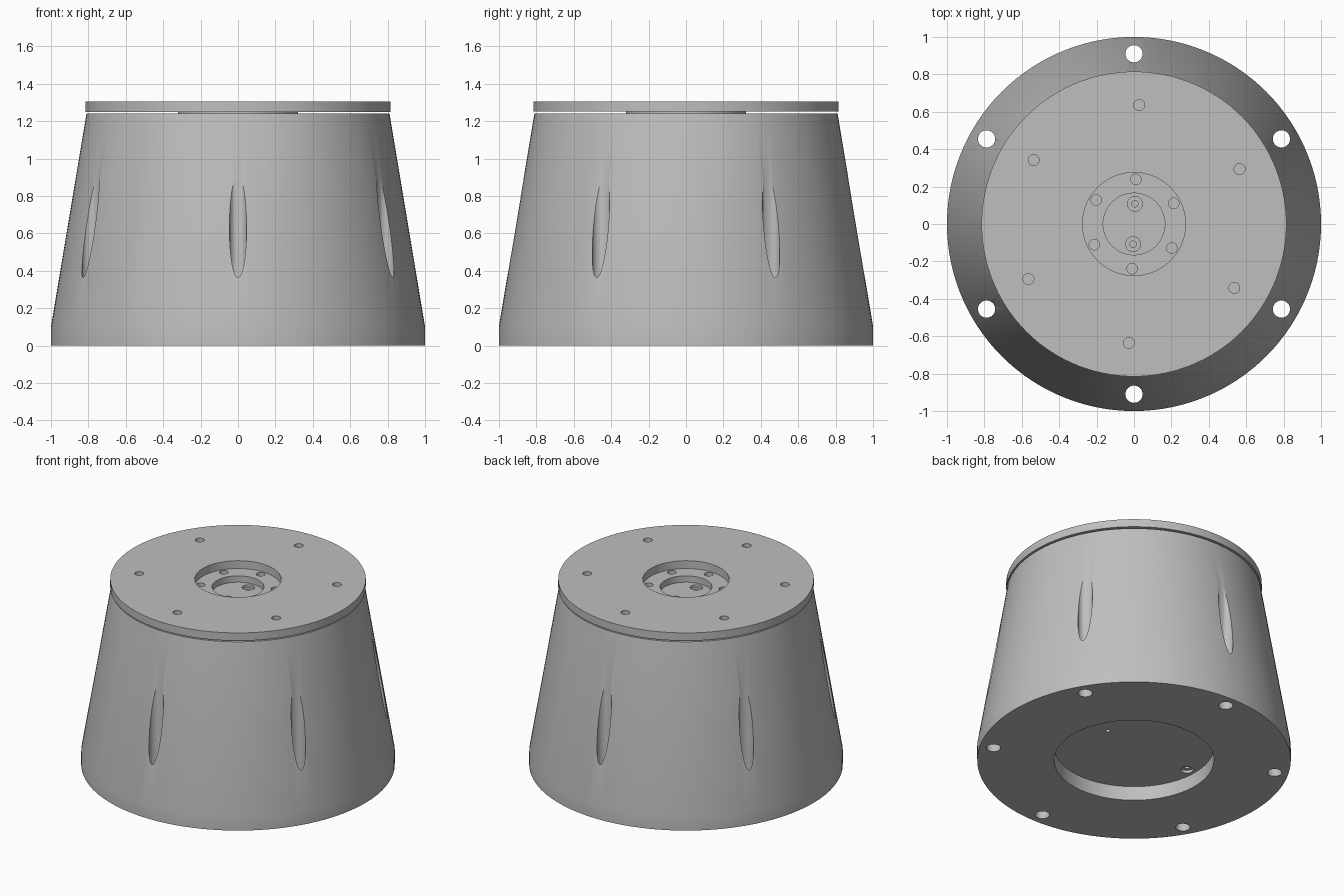
import bpy, bmesh, math
from mathutils import Matrix

cube = bpy.data.objects.get("Cube")
if cube:
    bpy.data.objects.remove(cube, do_unlink=True)

grey = bpy.data.materials.new("satin_grey")
grey.use_nodes = True
COLOUR = (0.52, 0.52, 0.52, 1)
grey.diffuse_color = COLOUR
grey.node_tree.nodes["Principled BSDF"].inputs["Base Color"].default_value = COLOUR


def lathe(bm, profile, steps, x=0, y=0, closed=False):
    """Revolve an (r, z) profile about the vertical axis through (x, y)."""
    part = bmesh.new()
    verts = [part.verts.new((r, 0, z)) for r, z in profile]
    pairs = list(zip(verts, verts[1:]))
    if closed:
        pairs.append((verts[-1], verts[0]))
    edges = [part.edges.new(p) for p in pairs]
    bmesh.ops.spin(part, geom=verts + edges, cent=(0, 0, 0), axis=(0, 0, 1),
                   angle=math.tau, steps=steps, use_merge=True)
    bmesh.ops.remove_doubles(part, verts=part.verts[:], dist=1e-5)
    bmesh.ops.recalc_face_normals(part, faces=part.faces[:])
    part.transform(Matrix.Translation((x, y, 0)))
    mesh = bpy.data.meshes.new("part")
    part.to_mesh(mesh)
    part.free()
    bm.from_mesh(mesh)
    bpy.data.meshes.remove(mesh)


def make_object(name, bm):
    mesh = bpy.data.meshes.new(name)
    bm.to_mesh(mesh)
    bm.free()
    mesh.materials.append(grey)
    obj = bpy.data.objects.new(name, mesh)
    bpy.context.collection.objects.link(obj)
    return obj


def drill(bm, x, y, r, low, high):
    lathe(bm, [(0, low), (r, low), (r, high), (0, high)], 32, x, y)


def drill_ring(bm, radius, start, r, low, high):
    for i in range(6):
        a = math.radians(start + 60 * i)
        drill(bm, radius * math.cos(a), radius * math.sin(a), r, low, high)


def counterbore(bm, x, y, face, way):
    """Stepped screw hole cut into a face; way is the cutting direction."""
    lathe(bm, [(0, face - way * 0.02), (0.04, face - way * 0.02),
               (0.04, face + way * 0.02), (0.017, face + way * 0.02),
               (0.017, face + way * 0.08), (0, face + way * 0.08)], 24, x, y)


def cut_and_smooth(obj, bm):
    cutter = make_object(obj.name + "_cutter", bm)
    cutter.hide_render = True
    mod = obj.modifiers.new("holes", 'BOOLEAN')
    mod.operation = 'DIFFERENCE'
    mod.solver = 'EXACT'
    mod.object = cutter
    bpy.ops.object.select_all(action='DESELECT')
    obj.select_set(True)
    bpy.context.view_layer.objects.active = obj
    bpy.ops.object.modifier_apply(modifier=mod.name)
    bpy.data.objects.remove(cutter, do_unlink=True)
    bpy.ops.object.shade_smooth_by_angle(angle=math.radians(30))


# Tapered body with underside pocket, raised hub and hub pocket
bm = bmesh.new()
lathe(bm, [(0, 0.1), (0.51, 0.1), (0.51, 0), (1, 0), (1, 0.1), (0.81, 1.24),
           (0.32, 1.24), (0.32, 1.25), (0.165, 1.25), (0.165, 1.205), (0, 1.205)], 120)
body = make_object("tapered_body", bm)

# Mounting holes break out of the sloping side as long grooves
holes = bmesh.new()
drill_ring(holes, 0.91, 30, 0.046, -0.1, 1.1)
# Hub bolt holes, hub screws and underside holes
drill_ring(holes, 0.239, 27.5, 0.028, 1.2, 1.3)
for side in (1, -1):
    counterbore(holes, 0.005 * side, 0.108 * side, 1.205, -1)
counterbore(holes, -0.45, -0.01, 0.1, 1)
drill(holes, 0.26, 0.05, 0.016, 0.05, 0.2)
cut_and_smooth(body, holes)

# Top plate with central opening and bolt holes
bm = bmesh.new()
lathe(bm, [(0.275, 1.25), (0.815, 1.25), (0.815, 1.305), (0.275, 1.305)], 120, closed=True)
plate = make_object("top_plate", bm)
holes = bmesh.new()
drill_ring(holes, 0.636, 27.5, 0.029, 1.2, 1.4)
cut_and_smooth(plate, holes)
